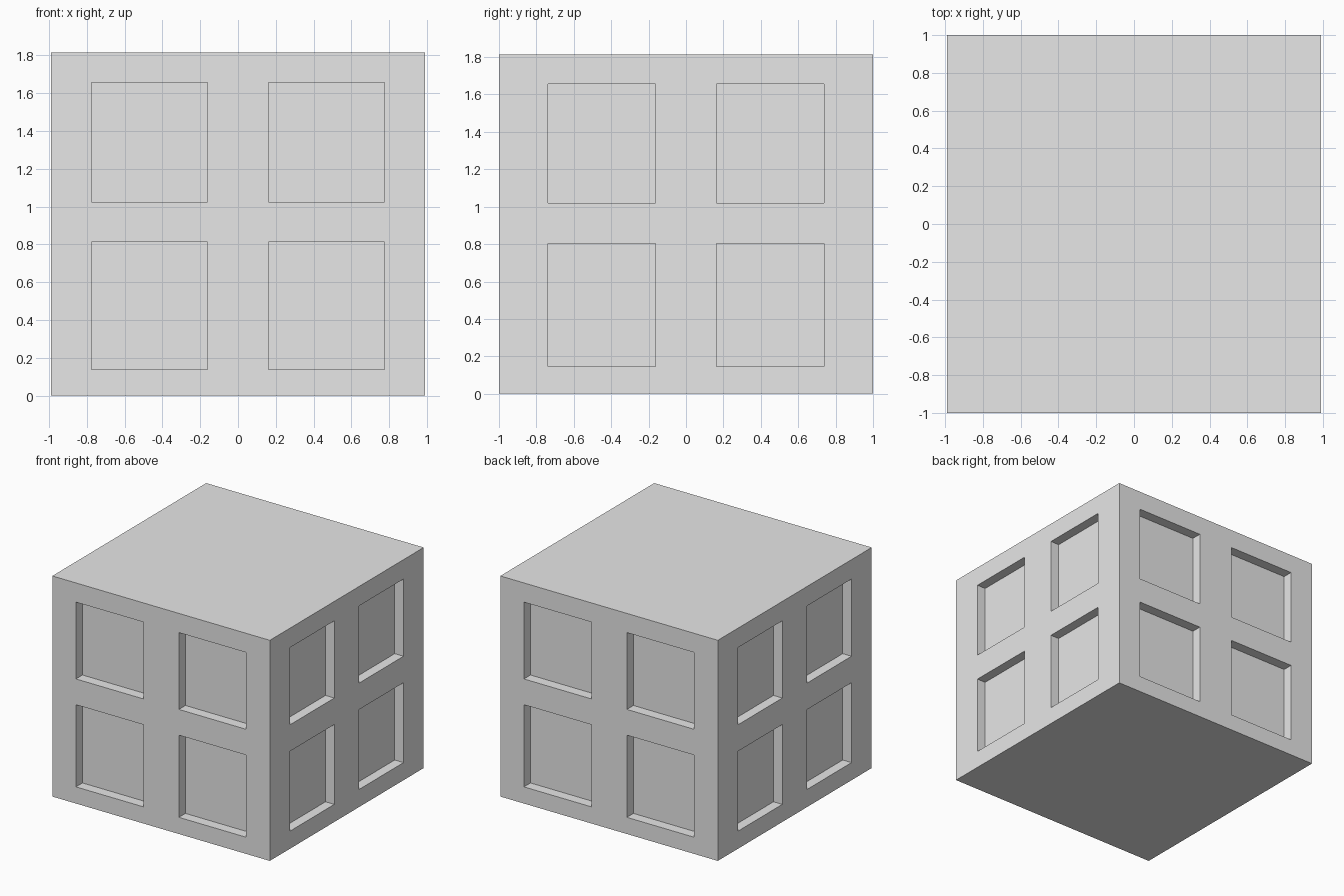
import bpy
import bmesh
from mathutils import Matrix, Vector

if "Cube" in bpy.data.objects:
    bpy.data.objects.remove(bpy.data.objects["Cube"], do_unlink=True)

HALF_X, HALF_Y, HEIGHT = 0.99, 1.0, 1.815
DEPTH = 0.085

grey = bpy.data.materials.new("plain_grey")
grey.use_nodes = True
grey.diffuse_color = (0.8, 0.8, 0.8, 1)
grey.node_tree.nodes["Principled BSDF"].inputs["Base Color"].default_value = (0.8, 0.8, 0.8, 1)


def add_box(bm, low, high):
    low, high = Vector(low), Vector(high)
    place = Matrix.Translation((low + high) / 2) @ Matrix.Diagonal((*(high - low), 1))
    bmesh.ops.create_cube(bm, size=1, matrix=place)


def make_object(name, bm):
    mesh = bpy.data.meshes.new(name)
    bm.to_mesh(mesh)
    bm.free()
    mesh.materials.append(grey)
    obj = bpy.data.objects.new(name, mesh)
    bpy.context.collection.objects.link(obj)
    return obj


# Solid building block
bm = bmesh.new()
add_box(bm, (-HALF_X, -HALF_Y, 0), (HALF_X, HALF_Y, HEIGHT))
block = make_object("building_block", bm)

# Window recess cutters, two columns by two rows on each of the four walls
bm = bmesh.new()
for wall in (-1, 1):
    for column in (-1, 1):
        for bottom, top in ((0.137, 0.813), (1.025, 1.657)):
            u0, u1 = sorted((column * 0.162, column * 0.775))
            v0, v1 = sorted((wall * (HALF_Y - DEPTH), wall * (HALF_Y + 0.1)))
            add_box(bm, (u0, v0, bottom), (u1, v1, top))
        for bottom, top in ((0.145, 0.802), (1.02, 1.655)):
            u0, u1 = sorted((column * 0.162, column * 0.738))
            v0, v1 = sorted((wall * (HALF_X - DEPTH + 0.005), wall * (HALF_X + 0.1)))
            add_box(bm, (v0, u0, bottom), (v1, u1, top))
cutter = make_object("window_cutter", bm)
cutter.hide_render = True

# Cut the recesses and drop the helper
cut = block.modifiers.new("window_recesses", 'BOOLEAN')
cut.operation = 'DIFFERENCE'
cut.solver = 'EXACT'
cut.object = cutter
bpy.context.view_layer.objects.active = block
bpy.ops.object.modifier_apply(modifier=cut.name)
bpy.data.objects.remove(cutter, do_unlink=True)
